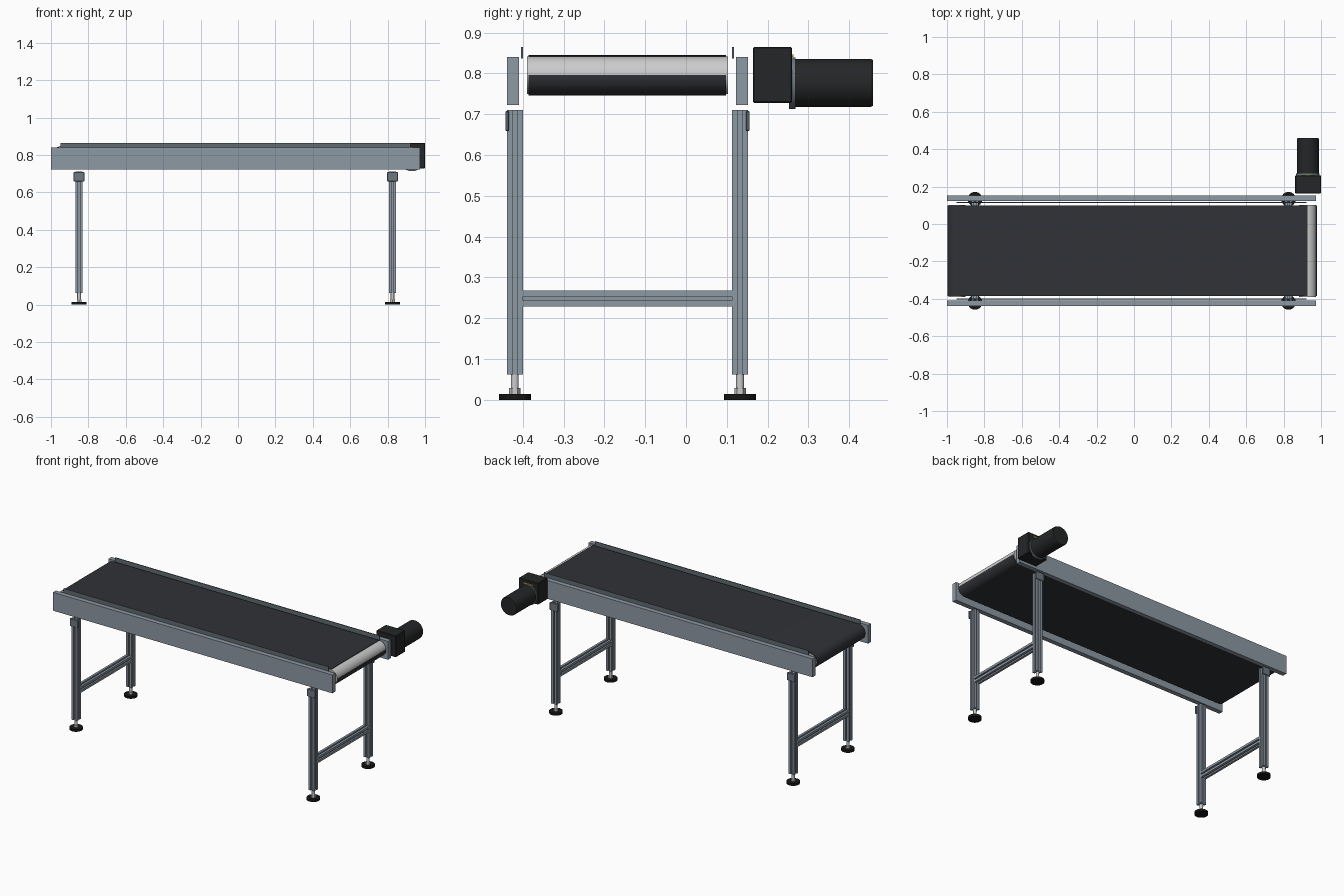
import bpy, bmesh, math
from mathutils import Matrix, Vector

if "Cube" in bpy.data.objects:
    bpy.data.objects.remove(bpy.data.objects["Cube"])


def material(name, r, g, b):
    m = bpy.data.materials.new(name)
    m.diffuse_color = (r, g, b, 1)
    m.use_nodes = True
    m.node_tree.nodes["Principled BSDF"].inputs["Base Color"].default_value = m.diffuse_color
    return m


FRAME = material("aluminium", 0.27, 0.32, 0.37)
GUIDE = material("guide_grey", 0.12, 0.15, 0.17)
BRACKET = material("bracket_grey", 0.15, 0.19, 0.22)
BELT = material("belt_black", 0.03, 0.032, 0.037)
STEEL = material("steel", 0.65, 0.65, 0.67)
DRIVE = material("drive_black", 0.018, 0.019, 0.02)
RUBBER = material("rubber", 0.008, 0.008, 0.008)
YELLOW = material("yellow", 0.6, 0.45, 0.03)

YC = -0.1435       # centre line of the conveyor
ZR = 0.796         # roller axis height


def finish(name, bm, mat, smooth=False):
    bmesh.ops.recalc_face_normals(bm, faces=bm.faces)
    me = bpy.data.meshes.new(name)
    bm.to_mesh(me)
    bm.free()
    ob = bpy.data.objects.new(name, me)
    bpy.context.collection.objects.link(ob)
    me.materials.append(mat)
    if smooth:
        bpy.ops.object.select_all(action='DESELECT')
        ob.select_set(True)
        bpy.context.view_layer.objects.active = ob
        bpy.ops.object.shade_smooth_by_angle(angle=math.radians(35))
    return ob


def box(name, x, y, z, mat, bevel=0):
    bm = bmesh.new()
    size = (x[1] - x[0], y[1] - y[0], z[1] - z[0])
    mid = (sum(x) / 2, sum(y) / 2, sum(z) / 2)
    bmesh.ops.create_cube(bm, size=1, matrix=Matrix.Translation(mid) @ Matrix.Diagonal((*size, 1)))
    if bevel:
        bmesh.ops.bevel(bm, geom=bm.edges[:], offset=bevel, segments=1, affect='EDGES')
    return finish(name, bm, mat)


def cylinder(name, start, axis, length, r, mat, segs=32, r2=None):
    bm = bmesh.new()
    bmesh.ops.create_cone(bm, cap_ends=True, segments=segs, radius1=r,
                          radius2=r if r2 is None else r2, depth=length)
    rot = Matrix.Rotation(-math.pi / 2, 4, 'X') if axis == 'Y' else Matrix()
    step = Vector((0, length / 2, 0)) if axis == 'Y' else Vector((0, 0, length / 2))
    bm.transform(Matrix.Translation(Vector(start) + step) @ rot)
    return finish(name, bm, mat, segs > 8)


def extrude(name, pts, vec, mat, smooth=False):
    bm = bmesh.new()
    face = bm.faces.new([bm.verts.new(p) for p in pts])
    out = bmesh.ops.extrude_face_region(bm, geom=[face])
    bmesh.ops.translate(bm, vec=vec, verts=[v for v in out['geom'] if isinstance(v, bmesh.types.BMVert)])
    return finish(name, bm, mat, smooth)


def slotted_profile(half=0.0195, slot=0.005, depth=0.01):
    # square section with one slot in each side
    side = [(half, -half), (half, -slot), (half - depth, -slot), (half - depth, slot), (half, slot)]
    pts = []
    for k in range(4):
        c, s = round(math.cos(k * math.pi / 2)), round(math.sin(k * math.pi / 2))
        pts += [(a * c - b * s, a * s + b * c) for a, b in side]
    return pts


# side rails and belt guides, mirrored about the centre line
for label, s in (("front", -1), ("back", 1)):
    ys = sorted((YC + s * 0.266, YC + s * 0.2955))
    box(f"{label}_side_rail", (-1, 0.974), ys, (0.723, 0.84), FRAME)
    ys = sorted((YC + s * 0.256, YC + s * 0.261))
    box(f"{label}_belt_guide", (-0.948, 0.922), ys, (0.837, 0.865), GUIDE)

# legs, feet, brackets and cross bars
for end, x in (("left", -0.85), ("right", 0.826)):
    for label, s in (("front", -1), ("back", 1)):
        y = YC + s * 0.276
        n = f"{label}_{end}_"
        extrude(n + "leg", [(x + a, y + b, 0.0625) for a, b in slotted_profile()], (0, 0, 0.6485), FRAME)
        ys = sorted((y + s * 0.0145, y + s * 0.0235))
        box(n + "bracket", (x - 0.029, x + 0.029), ys, (0.659, 0.708), BRACKET, 0.002)
        cylinder(n + "foot_pad", (x, y, 0), 'Z', 0.0145, 0.039, RUBBER)
        cylinder(n + "foot_nut", (x, y, 0.0145), 'Z', 0.014, 0.014, STEEL, 6)
        cylinder(n + "foot_stem", (x, y, 0.0145), 'Z', 0.05, 0.0095, STEEL, 24)
    extrude(f"{end}_cross_bar", [(x + a, YC - 0.2565, 0.248 + b) for a, b in slotted_profile()],
            (0, 0.513, 0), FRAME)

# rollers
XL, XR = -0.947, 0.928
for name, x in (("idler_roller", XL), ("drive_roller", XR)):
    cylinder(name, (x, YC - 0.246, ZR), 'Y', 0.492, 0.046, STEEL, 48)


# belt: open loop that leaves the upper quarter of the drive roller bare
def belt_path(r):
    def arc(cx, a0, a1, n):
        return [(cx + r * math.cos(math.radians(a0 + (a1 - a0) * i / n)),
                 ZR + r * math.sin(math.radians(a0 + (a1 - a0) * i / n))) for i in range(n + 1)]
    return [(XR, ZR + r)] + arc(XL, 90, 270, 24) + arc(XR, 270, 360, 12)


bm = bmesh.new()
rings = []
for (ox, oz), (ix, iz) in zip(belt_path(0.0495), belt_path(0.0463)):
    y0, y1 = YC - 0.242, YC + 0.242
    rings.append([bm.verts.new(p) for p in ((ox, y0, oz), (ox, y1, oz), (ix, y1, iz), (ix, y0, iz))])
for a, b in zip(rings, rings[1:]):
    for k in range(4):
        j = (k + 1) % 4
        bm.faces.new((a[k], a[j], b[j], b[k]))
bm.faces.new(rings[0])
bm.faces.new(rings[-1])
finish("conveyor_belt", bm, BELT, True)

# gearbox and motor
box("gearbox", (0.862, 1.0), (0.164, 0.26), (0.728, 0.865), DRIVE, 0.003)
cylinder("motor_flange", (0.93, 0.252, 0.776), 'Y', 0.017, 0.063, BRACKET, 40)
cylinder("motor_body", (0.93, 0.268, 0.777), 'Y', 0.185, 0.059, DRIVE, 40)
cylinder("motor_end_cap", (0.93, 0.453, 0.777), 'Y', 0.006, 0.059, DRIVE, 40, 0.056)
box("gearbox_marker_strip", (0.895, 0.965), (0.259, 0.263), (0.84, 0.846), YELLOW)
